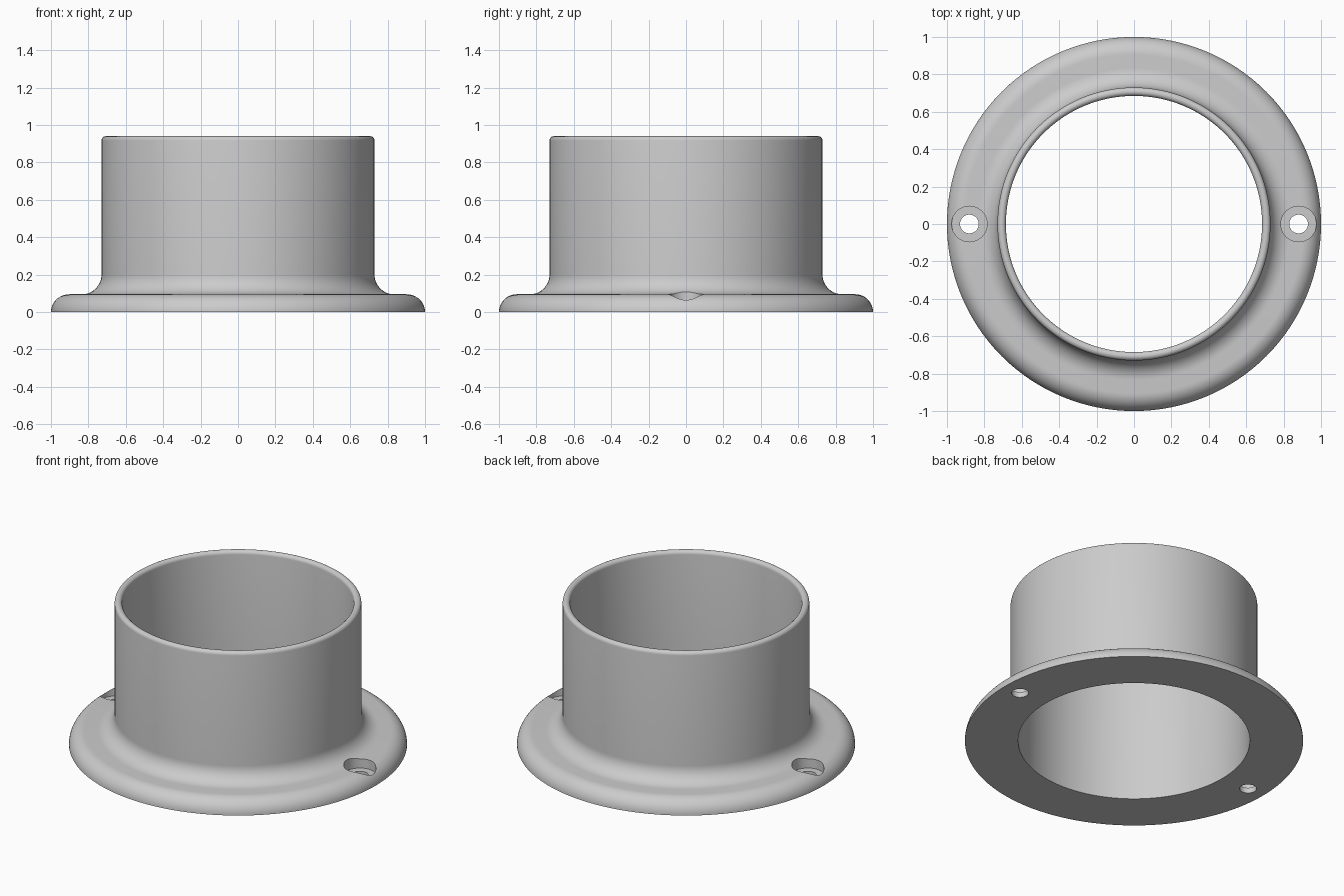
import bpy
import bmesh
from math import sin, cos, pi, radians
from mathutils import Matrix, Vector

default = bpy.data.objects.get("Cube")
if default:
    bpy.data.objects.remove(default, do_unlink=True)

BORE, TUBE, RIM = 0.685, 0.73, 1.0   # radii
HEIGHT, FLANGE = 0.94, 0.095
FILLET, LIP = 0.105, 0.0225
HOLE_X = 0.88

grey = bpy.data.materials.new("plain grey")
grey.use_nodes = True
colour = (0.6, 0.6, 0.6, 1)
grey.diffuse_color = colour
grey.node_tree.nodes["Principled BSDF"].inputs["Base Color"].default_value = colour


def arc(x, z, r, start, end, steps):
    """Points on an arc in the xz plane, angles in degrees."""
    angles = [radians(start + (end - start) * i / steps) for i in range(steps + 1)]
    return [Vector((x + r * cos(a), 0, z + r * sin(a))) for a in angles]


def make_object(name, bm):
    mesh = bpy.data.meshes.new(name)
    bm.to_mesh(mesh)
    bm.free()
    mesh.materials.append(grey)
    obj = bpy.data.objects.new(name, mesh)
    bpy.context.collection.objects.link(obj)
    return obj


# Flanged tube: rounded flange edge, fillet, straight wall and rounded lip
profile = [Vector((BORE, 0, 0))]
profile += arc(RIM - FLANGE, 0, FLANGE, 0, 90, 12)
profile += arc(TUBE + FILLET, FLANGE + FILLET, FILLET, 270, 180, 12)
profile += arc(TUBE - LIP, HEIGHT - LIP, LIP, 0, 180, 10)

bm = bmesh.new()
verts = [bm.verts.new(p) for p in profile]
edges = [bm.edges.new((a, b)) for a, b in zip(verts, verts[1:] + verts[:1])]
bmesh.ops.spin(bm, geom=verts + edges, cent=(0, 0, 0), axis=(0, 0, 1),
               angle=2 * pi, steps=128, use_merge=True)
bmesh.ops.remove_doubles(bm, verts=bm.verts, dist=0.0001)
bmesh.ops.recalc_face_normals(bm, faces=bm.faces)
flanged_tube = make_object("flanged_tube", bm)


def cut_cylinder(name, x, radius, bottom, top):
    """Cut a vertical round hole into the flange."""
    bm = bmesh.new()
    bmesh.ops.create_cone(bm, cap_ends=True, segments=48, radius1=radius,
                          radius2=radius, depth=top - bottom,
                          matrix=Matrix.Translation((x, 0, (top + bottom) / 2)))
    cutter = make_object(name, bm)
    cutter.hide_render = True
    mod = flanged_tube.modifiers.new(name, "BOOLEAN")
    mod.operation = "DIFFERENCE"
    mod.solver = "EXACT"
    mod.object = cutter
    bpy.ops.object.modifier_apply(modifier=mod.name)
    bpy.data.objects.remove(cutter, do_unlink=True)


bpy.ops.object.select_all(action="DESELECT")
flanged_tube.select_set(True)
bpy.context.view_layer.objects.active = flanged_tube

# Counterbored screw holes on both sides
for side in (-1, 1):
    cut_cylinder("screw_head_recess", side * HOLE_X, 0.095, 0.035, 0.3)
    cut_cylinder("screw_hole", side * HOLE_X, 0.05, -0.1, 0.3)

bpy.ops.object.shade_smooth_by_angle(angle=radians(30))
